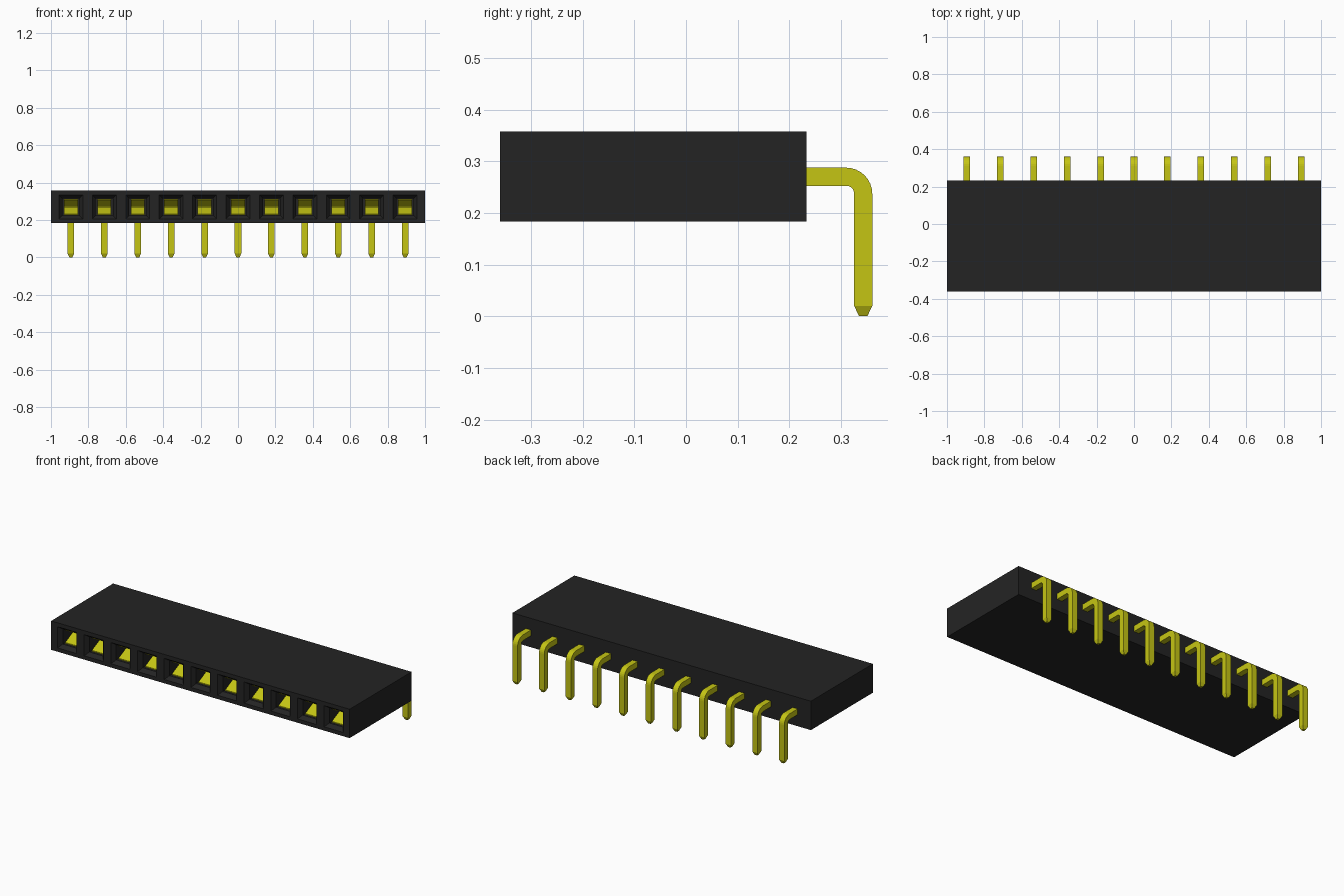
import bpy, bmesh, math

cube = bpy.data.objects.get("Cube")
if cube:
    bpy.data.objects.remove(cube, do_unlink=True)

COUNT = 11
PITCH = 0.1787
AXIS_Z = 0.27          # height of the socket and pin axis
PIN = 0.0175           # half thickness of a pin


def material(name, rgb, rough):
    m = bpy.data.materials.new(name)
    m.use_nodes = True
    m.diffuse_color = (*rgb, 1)
    bsdf = m.node_tree.nodes["Principled BSDF"]
    bsdf.inputs["Base Color"].default_value = (*rgb, 1)
    bsdf.inputs["Roughness"].default_value = rough
    return m


black = material("black plastic", (0.0176, 0.0176, 0.0176), 0.6)
gold = material("yellow metal", (0.56, 0.56, 0.007), 0.4)


def loft(bm, rings):
    """Skin a list of four-point rings and cap both ends."""
    loops = [[bm.verts.new(p) for p in ring] for ring in rings]
    for a, b in zip(loops, loops[1:]):
        for i in range(4):
            j = (i + 1) % 4
            bm.faces.new((a[i], a[j], b[j], b[i]))
    bm.faces.new(loops[0][::-1])
    bm.faces.new(loops[-1])


def section(x, half_x, p, q):
    """Ring across x between two points of the y-z plane."""
    return [(x - half_x, *p), (x + half_x, *p), (x + half_x, *q), (x - half_x, *q)]


def to_mesh(bm, name, mat):
    bmesh.ops.recalc_face_normals(bm, faces=bm.faces)
    mesh = bpy.data.meshes.new(name)
    bm.to_mesh(mesh)
    bm.free()
    mesh.materials.append(mat)
    return mesh


def add_object(name, mesh, x=0):
    ob = bpy.data.objects.new(name, mesh)
    ob.location.x = x
    bpy.context.collection.objects.link(ob)
    return ob


positions = [(i - (COUNT - 1) / 2) * PITCH for i in range(COUNT)]

# Housing block
bm = bmesh.new()
loft(bm, [section(0, 1, (y, 0.183), (y, 0.358)) for y in (-0.36, 0.233)])
housing = add_object("housing", to_mesh(bm, "housing", black))

# Chamfered sockets cut into the front
bm = bmesh.new()
for x in positions:
    loft(bm, [section(x, h, (y, AXIS_Z - h), (y, AXIS_Z + h))
              for y, h in ((-0.37, 0.064), (-0.36, 0.064), (-0.335, 0.046), (0.08, 0.046))])
cutter = add_object("socket_cutter", to_mesh(bm, "socket_cutter", black))
cutter.hide_render = True
cut = housing.modifiers.new("sockets", 'BOOLEAN')
cut.operation = 'DIFFERENCE'
cut.solver = 'EXACT'
cut.object = cutter
bpy.context.view_layer.objects.active = housing
bpy.ops.object.modifier_apply(modifier=cut.name)
bpy.data.objects.remove(cutter, do_unlink=True)

# Bent pin with a tapered tip
bm = bmesh.new()
rings = [section(0, PIN, (0.06, AXIS_Z - PIN), (0.06, AXIS_Z + PIN))]
for i in range(9):
    a = math.pi / 2 * (1 - i / 8)
    c, s = math.cos(a), math.sin(a)
    rings.append(section(0, PIN, (0.31 + 0.0155 * c, 0.237 + 0.0155 * s),
                         (0.31 + 0.0505 * c, 0.237 + 0.0505 * s)))
for z, h in ((0.02, PIN), (0.0, 0.008)):
    rings.append(section(0, h, (0.343 - h, z), (0.343 + h, z)))
loft(bm, rings)
pin_mesh = to_mesh(bm, "pin", gold)

# Spring contact: two pinched leaves joined by a plate at the back
bm = bmesh.new()
LEAF = ((-0.325, 0.043), (-0.25, 0.007), (-0.21, 0.007), (-0.05, 0.038), (0.06, 0.038))
for side in (-1, 1):
    loft(bm, [section(0, 0.037, (y, AXIS_Z + side * d), (y, AXIS_Z + side * (d - 0.006)))
              for y, d in LEAF])
loft(bm, [section(0, 0.037, (y, AXIS_Z - 0.038), (y, AXIS_Z + 0.038)) for y in (0.055, 0.065)])
contact_mesh = to_mesh(bm, "contact", gold)

for n, x in enumerate(positions, 1):
    add_object(f"pin_{n}", pin_mesh, x)
    add_object(f"spring_contact_{n}", contact_mesh, x)
